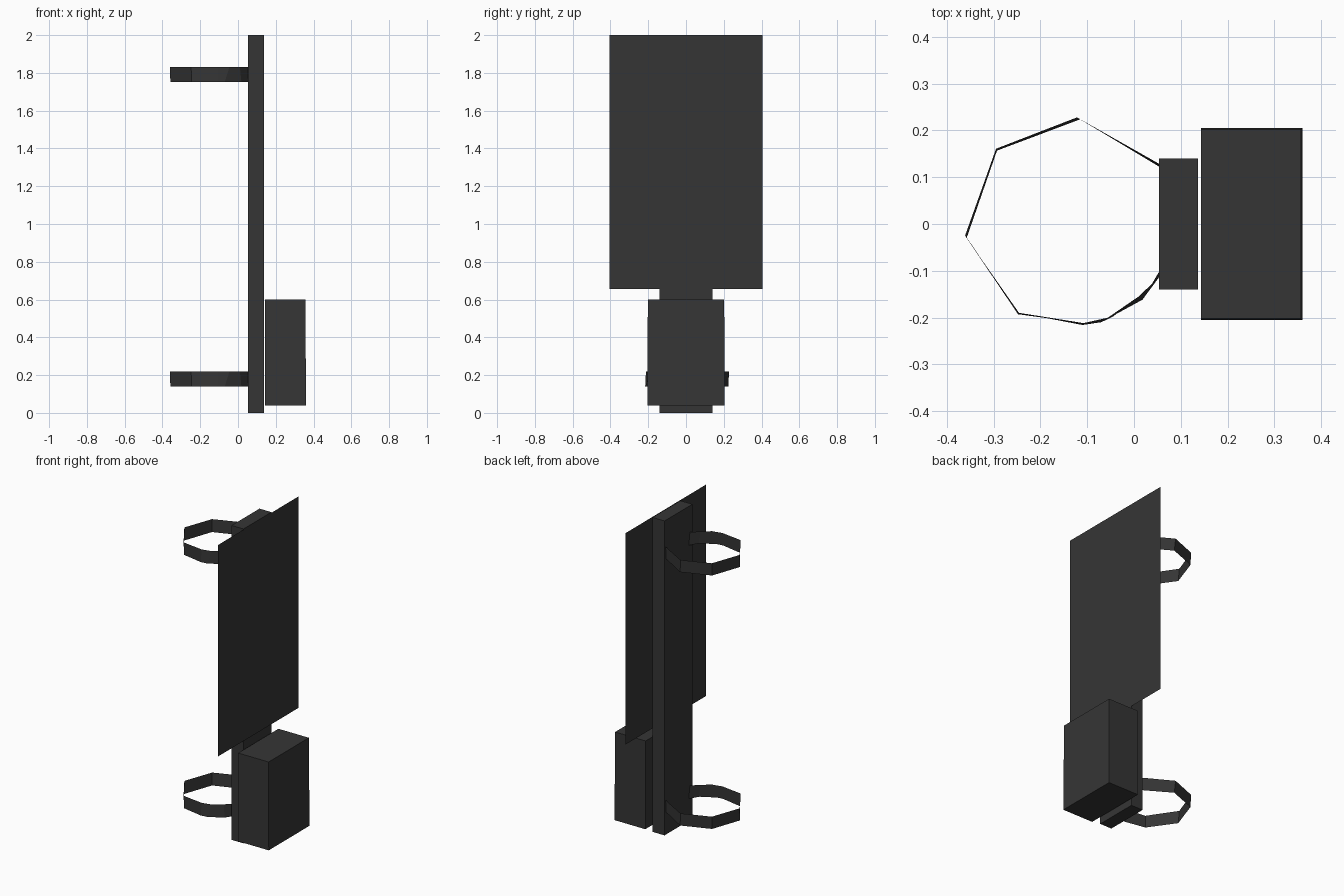
import bpy, bmesh

cube = bpy.data.objects.get("Cube")
if cube:
    bpy.data.objects.remove(cube, do_unlink=True)

# One dark grey finish for every part
grey = bpy.data.materials.new("dark grey")
grey.use_nodes = True
COLOUR = (0.036, 0.036, 0.036, 1)
grey.diffuse_color = COLOUR
grey.node_tree.nodes["Principled BSDF"].inputs["Base Color"].default_value = COLOUR


def finish(name, bm):
    mesh = bpy.data.meshes.new(name)
    bm.to_mesh(mesh)
    bm.free()
    mesh.materials.append(grey)
    obj = bpy.data.objects.new(name, mesh)
    bpy.context.collection.objects.link(obj)
    return obj


def box(name, lo, hi, taper=0):
    """Box between two corners; taper draws in the top edges."""
    bm = bmesh.new()
    bmesh.ops.create_cube(bm, size=1)
    for v in bm.verts:
        top = v.co.z > 0
        v.co = [lo[i] if v.co[i] < 0 else hi[i] for i in range(3)]
        if top and taper:
            v.co.y -= taper if v.co.y > 0 else -taper
            if v.co.x > (lo[0] + hi[0]) / 2:
                v.co.x -= taper
    return finish(name, bm)


def strap(name, z, height, lower, upper):
    """Open band of flat sheet faces between a lower and an upper edge."""
    bm = bmesh.new()
    a = [bm.verts.new((x, y, z)) for x, y in lower]
    b = [bm.verts.new((x, y, z + height)) for x, y in upper]
    for i in range(len(a) - 1):
        bm.faces.new((a[i], a[i + 1], b[i + 1], b[i]))
    return finish(name, bm)


# Upright post and the equipment case at its foot
box("post", (0.053, -0.14, 0), (0.137, 0.14, 2))
box("case", (0.143, -0.205, 0.04), (0.36, 0.205, 0.6), 0.003)

# Thin sheet panel
bm = bmesh.new()
bm.faces.new([bm.verts.new((0.142, y, z)) for y, z in
              ((-0.405, 0.655), (0.405, 0.655), (0.405, 2), (-0.405, 2))])
finish("panel", bm)

# Faceted mounting straps
lower_edge = [(0.055, 0.122), (-0.115, 0.224), (-0.293, 0.157), (-0.358, -0.03),
              (-0.246, -0.19), (-0.11, -0.216), (-0.07, -0.21), (0.018, -0.162), (0.055, -0.1)]
upper_edge = [(0.055, 0.128), (-0.122, 0.228), (-0.295, 0.161), (-0.361, -0.024),
              (-0.248, -0.193), (-0.108, -0.212), (-0.045, -0.198), (0.01, -0.155), (0.055, -0.112)]
for name, z in (("lower_strap", 0.14), ("upper_strap", 1.752)):
    strap(name, z, 0.08, lower_edge, upper_edge)
